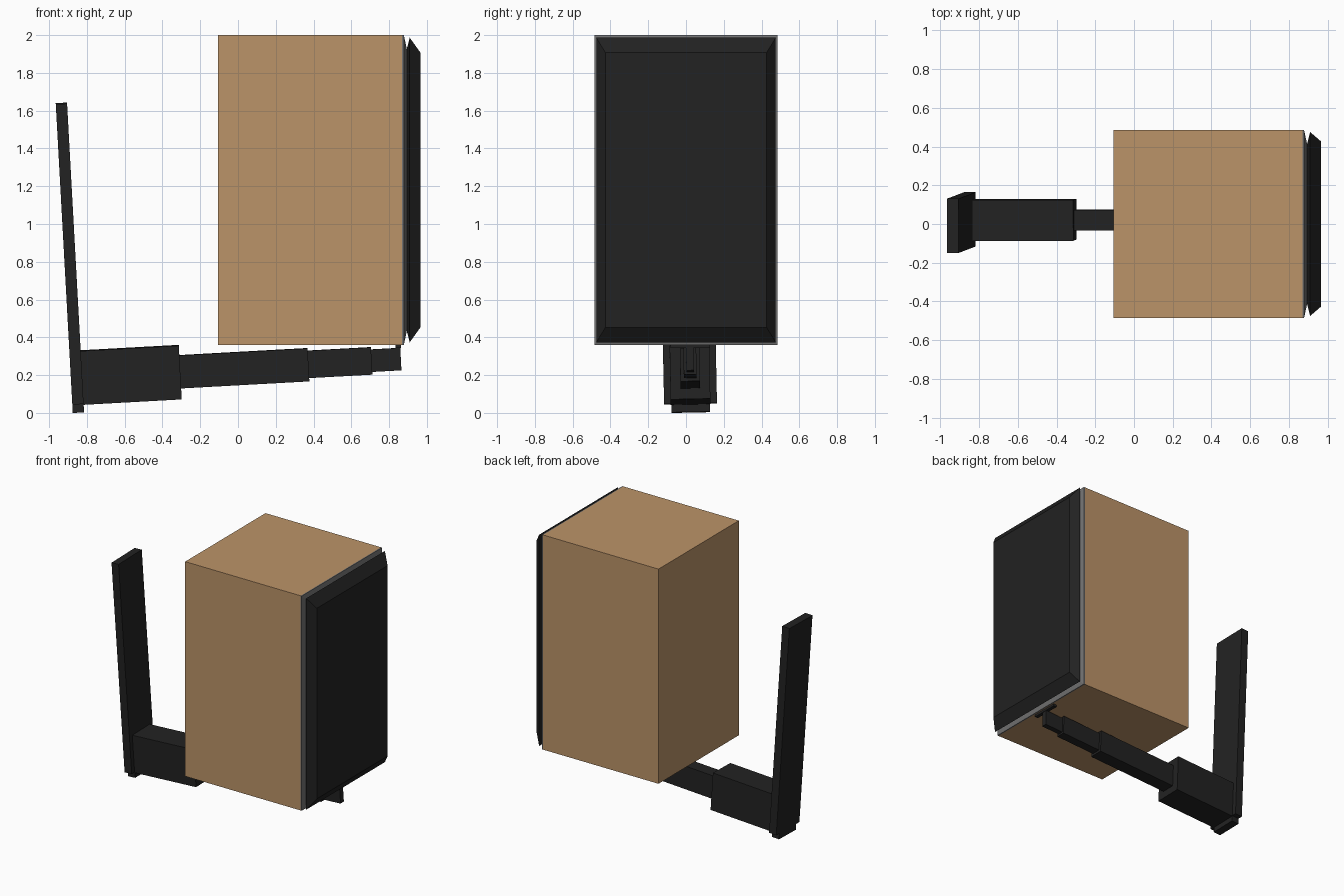
import bpy, bmesh, math
from mathutils import Matrix

if "Cube" in bpy.data.objects:
    bpy.data.objects.remove(bpy.data.objects["Cube"])


def material(name, rgb):
    m = bpy.data.materials.new(name)
    m.diffuse_color = (*rgb, 1)
    m.use_nodes = True
    m.node_tree.nodes["Principled BSDF"].inputs["Base Color"].default_value = m.diffuse_color
    return m


wood = material("light_wood", (0.50, 0.295, 0.14))
black = material("matt_black", (0.016, 0.016, 0.016))
grey = material("mid_grey", (0.17, 0.17, 0.17))


def finish(name, bm, mat, matrix=Matrix()):
    bmesh.ops.recalc_face_normals(bm, faces=bm.faces)
    me = bpy.data.meshes.new(name)
    bm.to_mesh(me)
    bm.free()
    me.materials.append(mat)
    ob = bpy.data.objects.new(name, me)
    ob.matrix_world = matrix
    bpy.context.collection.objects.link(ob)


def loft(name, sections, mat, cy=0.0, cz=0.0, matrix=Matrix()):
    """Stack rectangles (x, half width, half height) along x and cap both ends."""
    bm = bmesh.new()
    rings = [[bm.verts.new((x, cy + sy * w, cz + sz * h))
              for sy, sz in ((-1, -1), (1, -1), (1, 1), (-1, 1))]
             for x, w, h in sections]
    for a, b in zip(rings, rings[1:]):
        for i in range(4):
            j = (i + 1) % 4
            bm.faces.new((a[i], a[j], b[j], b[i]))
    bm.faces.new(rings[0])
    bm.faces.new(rings[-1])
    finish(name, bm, mat, matrix)


def box(name, x0, x1, half_w, z0, z1, mat, cy=0.0, matrix=Matrix()):
    h = (z1 - z0) / 2
    loft(name, [(x0, half_w, h), (x1, half_w, h)], mat, cy, (z0 + z1) / 2, matrix)


# Speaker: cabinet, bevelled baffle and bevelled grille
MID, HW, HH = 1.18, 0.485, 0.82
box("cabinet", -0.107, 0.869, HW, MID - HH, MID + HH, wood)
loft("baffle", [(0.869, HW, HH), (0.878, HW, HH), (0.895, HW - 0.08, HH - 0.08)],
     grey, cz=MID)
loft("grille", [(0.892, HW - 0.08, HH - 0.08), (0.909, HW - 0.01, HH - 0.013),
                (0.965, HW - 0.058, HH - 0.092)], black, cz=MID)

# Wall bracket, slightly tilted as one unit
tilt = (Matrix.Translation((-0.815, 0.025, 0.005))
        @ Matrix.Rotation(math.radians(-3.15), 4, 'Y')
        @ Matrix.Rotation(math.radians(1.2), 4, 'X'))
for name, x0, x1, half_w, z0, z1 in (
        ("wall_plate", -0.06, 0.0, 0.14, 0.045, 1.638),
        ("wall_plate_tab", -0.06, 0.0, 0.102, 0.0, 0.045),
        ("arm_block", 0.0, 0.52, 0.105, 0.04, 0.325),
        ("arm_large", 0.52, 1.20, 0.052, 0.097, 0.272),
        ("arm_medium", 1.20, 1.535, 0.034, 0.114, 0.259),
        ("arm_small", 1.535, 1.69, 0.02, 0.128, 0.247)):
    box(name, x0, x1, half_w, z0, z1, black, matrix=tilt)

# Cross bar joining the arm to the cabinet underside
box("mounting_bar", 0.835, 0.862, 0.105, 0.343, 0.361, black, cy=0.022)
